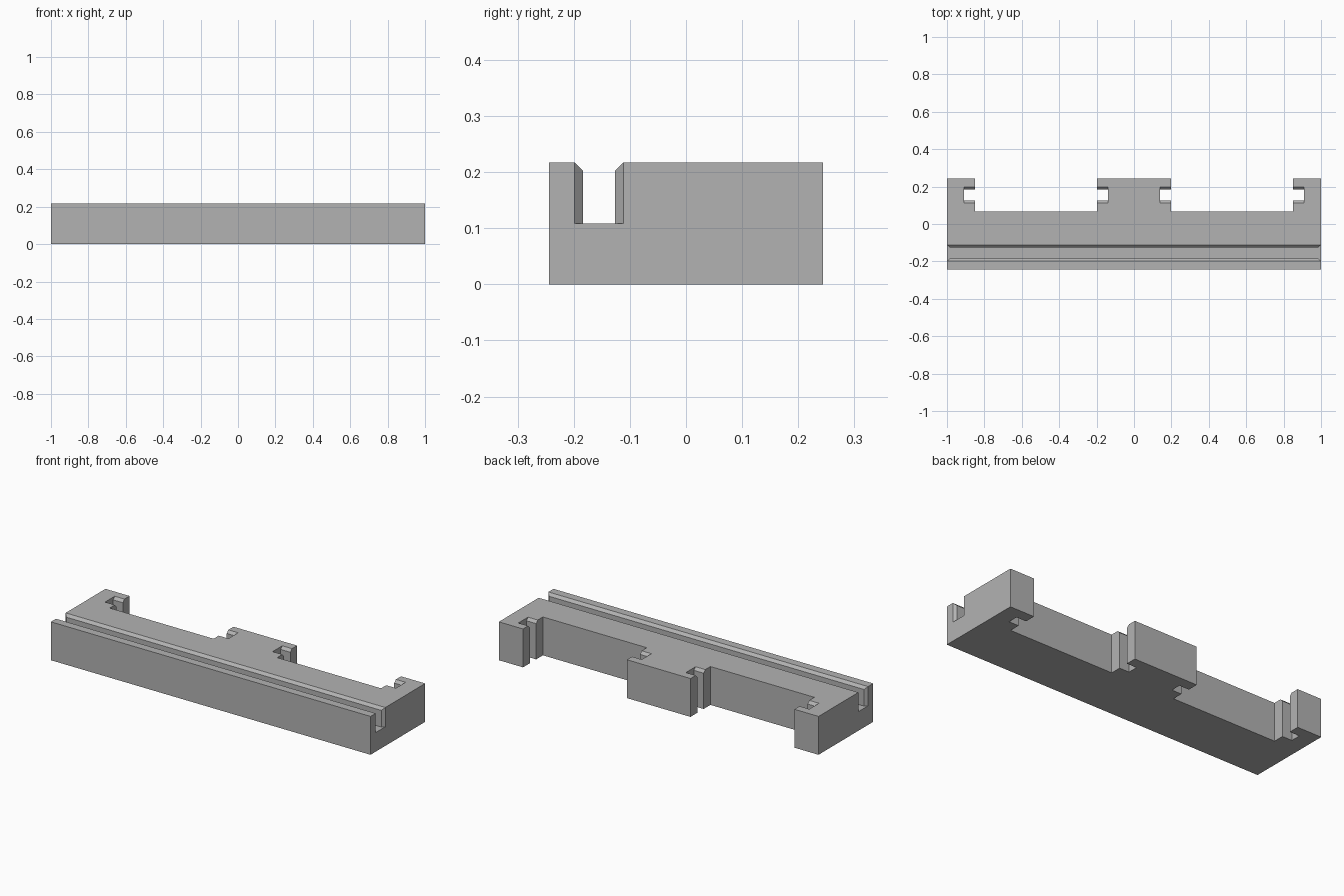
import bpy
import bmesh
from mathutils import Vector

LENGTH, DEPTH, HEIGHT = 2.0, 0.488, 0.217
SLOT_Y, SLOT_HALF, CHAMFER = 0.155, 0.0285, 0.0148
GROOVE_FLOOR = 0.108
EXTRA = 0.04  # how far cutters reach past the block

cube = bpy.data.objects.get("Cube")
if cube:
    bpy.data.objects.remove(cube, do_unlink=True)

grey = bpy.data.materials.new("plain grey")
grey.use_nodes = True
colour = (0.45, 0.45, 0.45, 1)
grey.diffuse_color = colour
grey.node_tree.nodes["Principled BSDF"].inputs["Base Color"].default_value = colour


def prism(name, points, direction):
    """Extrude a closed polygon along a direction."""
    bm = bmesh.new()
    face = bm.faces.new([bm.verts.new(p) for p in points])
    result = bmesh.ops.extrude_face_region(bm, geom=[face])
    verts = [v for v in result["geom"] if isinstance(v, bmesh.types.BMVert)]
    bmesh.ops.translate(bm, verts=verts, vec=Vector(direction))
    bmesh.ops.recalc_face_normals(bm, faces=bm.faces)
    mesh = bpy.data.meshes.new(name)
    bm.to_mesh(mesh)
    bm.free()
    mesh.materials.append(grey)
    obj = bpy.data.objects.new(name, mesh)
    bpy.context.collection.objects.link(obj)
    return obj


def box(name, x0, x1, y0, y1, z0, z1):
    return prism(name, [(x0, y0, z0), (x1, y0, z0), (x1, y1, z0), (x0, y1, z0)],
                 (0, 0, z1 - z0))


def slot(name, x0, x1, y, floor):
    """Straight slot along x whose top edges are chamfered."""
    wide = SLOT_HALF + CHAMFER + EXTRA
    neck, top = HEIGHT - CHAMFER, HEIGHT + EXTRA
    profile = [(-SLOT_HALF, floor), (SLOT_HALF, floor), (SLOT_HALF, neck),
               (wide, top), (-wide, top), (-SLOT_HALF, neck)]
    return prism(name, [(x0, y + a, z) for a, z in profile], (x1 - x0, 0, 0))


def end_flare(name, side):
    """Widened mouth at one end of the long groove."""
    inner, outer = side * (LENGTH / 2 - CHAMFER), side * (LENGTH / 2 + EXTRA)
    wide = SLOT_HALF + CHAMFER + EXTRA
    plan = [(inner, -SLOT_HALF), (inner, SLOT_HALF), (outer, wide), (outer, -wide)]
    return prism(name, [(x, a - SLOT_Y, GROOVE_FLOOR) for x, a in plan],
                 (0, 0, HEIGHT + EXTRA - GROOVE_FLOOR))


# Solid block
block = box("slotted_block", -LENGTH / 2, LENGTH / 2, -DEPTH / 2, DEPTH / 2, 0, HEIGHT)

# Long front groove with flared ends
cutters = [slot("groove_cutter", -LENGTH / 2 - EXTRA, LENGTH / 2 + EXTRA,
                -SLOT_Y, GROOVE_FLOOR)]
for side in (-1, 1):
    cutters.append(end_flare("flare_cutter", side))
    # Rear bay, and the slot that runs through it into both side walls
    bay = sorted((side * 0.199, side * 0.849))
    pocket = sorted((side * 0.138, side * 0.91))
    cutters.append(box("bay_cutter", *bay, 0.066, DEPTH / 2 + EXTRA,
                       -EXTRA, HEIGHT + EXTRA))
    cutters.append(slot("pocket_cutter", *pocket, SLOT_Y, -EXTRA))

# Cut the block, then discard the cutters
bpy.context.view_layer.objects.active = block
for cutter in cutters:
    cutter.hide_render = True
    cut = block.modifiers.new(cutter.name, "BOOLEAN")
    cut.operation = "DIFFERENCE"
    cut.solver = "EXACT"
    cut.object = cutter
    bpy.ops.object.modifier_apply(modifier=cut.name)
for cutter in cutters:
    bpy.data.objects.remove(cutter, do_unlink=True)
